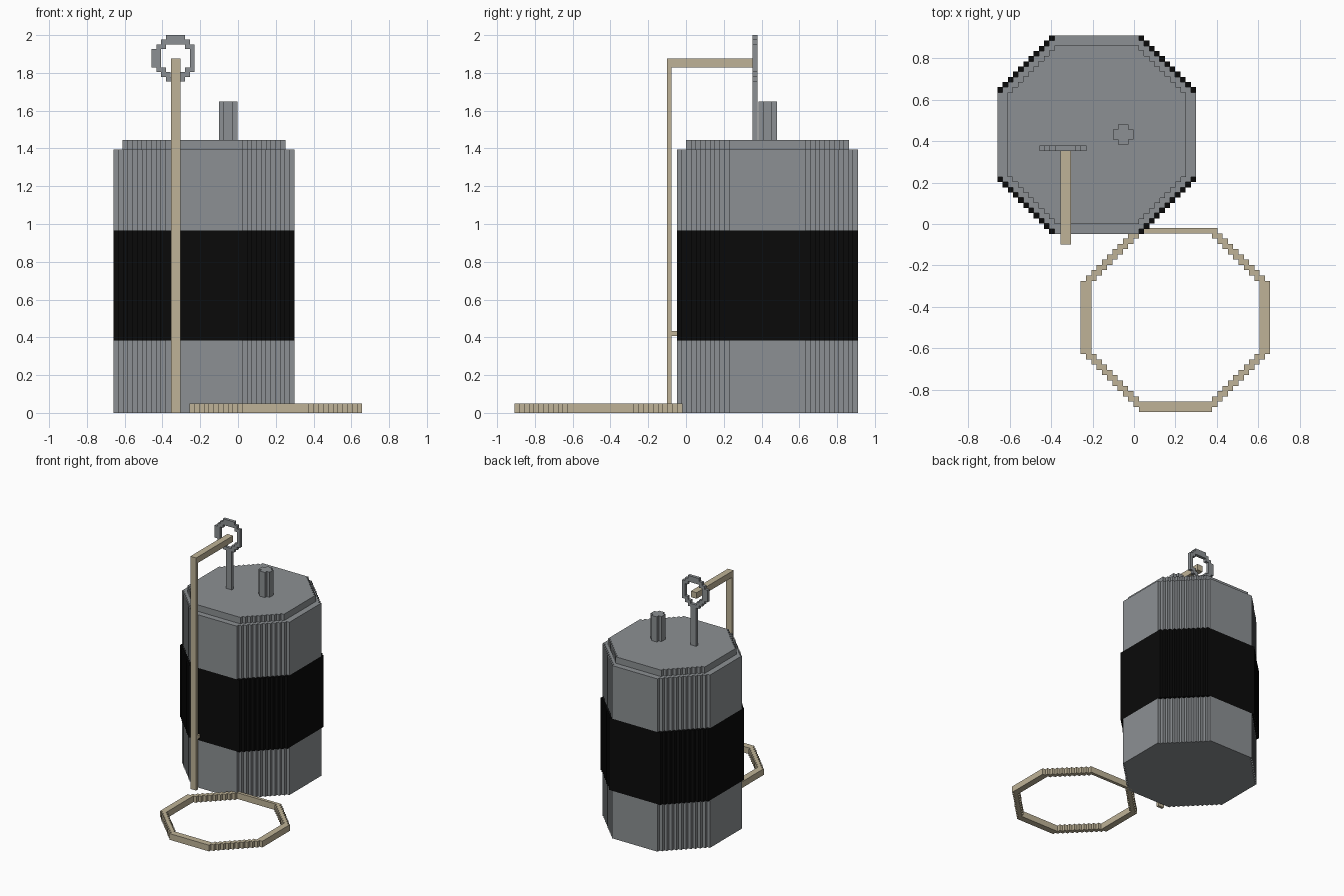
import bpy, bmesh
from mathutils import Vector

if "Cube" in bpy.data.objects:
    bpy.data.objects.remove(bpy.data.objects["Cube"])


def material(name, rgb):
    m = bpy.data.materials.new(name)
    m.diffuse_color = (*rgb, 1)
    m.use_nodes = True
    m.node_tree.nodes["Principled BSDF"].inputs["Base Color"].default_value = m.diffuse_color
    return m


GREY = material("steel grey", (0.262, 0.28, 0.292))
BLACK = material("band black", (0.003, 0.003, 0.003))
TAN = material("pale tan", (0.52, 0.45, 0.31))


def finish(bm, name, mat):
    bmesh.ops.recalc_face_normals(bm, faces=bm.faces[:])
    mesh = bpy.data.meshes.new(name)
    bm.to_mesh(mesh)
    bm.free()
    mesh.materials.append(mat)
    ob = bpy.data.objects.new(name, mesh)
    bpy.context.collection.objects.link(ob)
    return ob


def stair_octagon(cx, cy, half, flat, n, top=9.0):
    """Octagon outline with n square steps per corner; top clips local y."""
    s = (half - flat) / n
    quad = []
    for k in range(n):
        quad += [(half - k * s, flat + k * s), (half - (k + 1) * s, flat + k * s)]
    quad.append((flat, half))
    pts = []
    for _ in range(4):
        for x, y in quad:
            p = (round(cx + x, 5), round(cy + min(y, top), 5))
            if not pts or p != pts[-1]:
                pts.append(p)
        quad = [(-y, x) for x, y in quad]
    return pts


def prism(name, loops, z0, z1, mat):
    """Extrude an outline, with optional hole loops, from z0 to z1."""
    bm = bmesh.new()
    for loop in loops:
        vs = [bm.verts.new((x, y, z0)) for x, y in loop]
        for a, b in zip(vs, vs[1:] + vs[:1]):
            bm.edges.new((a, b))
    bmesh.ops.triangle_fill(bm, use_beauty=True, edges=bm.edges[:], normal=(0, 0, 1))
    ext = bmesh.ops.extrude_face_region(bm, geom=bm.faces[:], use_keep_orig=True)
    top = [g for g in ext["geom"] if isinstance(g, bmesh.types.BMVert)]
    bmesh.ops.translate(bm, verts=top, vec=(0, 0, z1 - z0))
    return finish(bm, name, mat)


def boxes(name, spans, mat):
    """One object from boxes given as (x0, x1, y0, y1, z0, z1)."""
    bm = bmesh.new()
    for x0, x1, y0, y1, z0, z1 in spans:
        vs = bmesh.ops.create_cube(bm, size=1)["verts"]
        for v in vs:
            v.co = Vector(((x0 + x1) / 2 + v.co.x * (x1 - x0),
                           (y0 + y1) / 2 + v.co.y * (y1 - y0),
                           (z0 + z1) / 2 + v.co.z * (z1 - z0)))
    return finish(bm, name, mat)


# Canister body with a slightly fuller black band and a recessed lid
CX, CY = -0.18, 0.431
STEP = 0.025
body = stair_octagon(CX, CY, 0.479, 0.204, 11)
band = stair_octagon(CX, CY, 0.479, 0.204 + STEP, 10)
lid = stair_octagon(CX, CY, 0.431, 0.204, 9)
prism("lower_body", [body], 0, 0.383, GREY)
prism("middle_band", [band], 0.383, 0.965, BLACK)
prism("upper_body", [body], 0.965, 1.394, GREY)
prism("lid", [lid], 1.394, 1.446, GREY)

# Cross-shaped knob on the lid
prism("lid_knob", [stair_octagon(-0.052, 0.432, 0.049, 0.0245, 1)], 1.446, 1.649, GREY)

# Pull ring on a thin stem, drawn as a cell pattern
PATTERN = ["...####..",
           "..######.",
           ".##....##",
           "##......#",
           "##......#",
           "##......#",
           "##......#",
           ".##....##",
           "..##..##.",
           "...####.."]
CELL_X, CELL_Z = 0.0252, 0.0245
Y0, Y1 = 0.353, 0.378
spans = []
for r, row in enumerate(PATTERN):
    c = 0
    while c < len(row):
        e = c
        while e < len(row) and row[e] == "#":
            e += 1
        if e > c:
            spans.append((-0.457 + c * CELL_X, -0.457 + e * CELL_X, Y0, Y1,
                          2 - (r + 1) * CELL_Z, 2 - r * CELL_Z))
        c = e + 1
boxes("pull_ring", spans, GREY)
PX0, PX1 = -0.355, -0.304
boxes("ring_stem", [(PX0, PX1, Y0, Y1, 1.446, 1.756)], GREY)

# Tan lever: long strip down the front, arm to the ring, small peg to the body
boxes("lever", [(PX0, PX1, -0.10, -0.078, 0, 1.877),
                (PX0, PX1, -0.078, 0.372, 1.828, 1.877),
                (PX0, PX1, -0.078, -0.048, 0.407, 0.433)], TAN)

# Loose tan hoop on the floor, trimmed by one step beside the body
outer = stair_octagon(0.2, -0.451, 0.457, 0.177, 11, top=0.457 - 0.28 / 11)
inner = stair_octagon(0.2, -0.451, 0.406, 0.177, 9)
prism("floor_hoop", [outer, inner], 0, 0.05, TAN)
